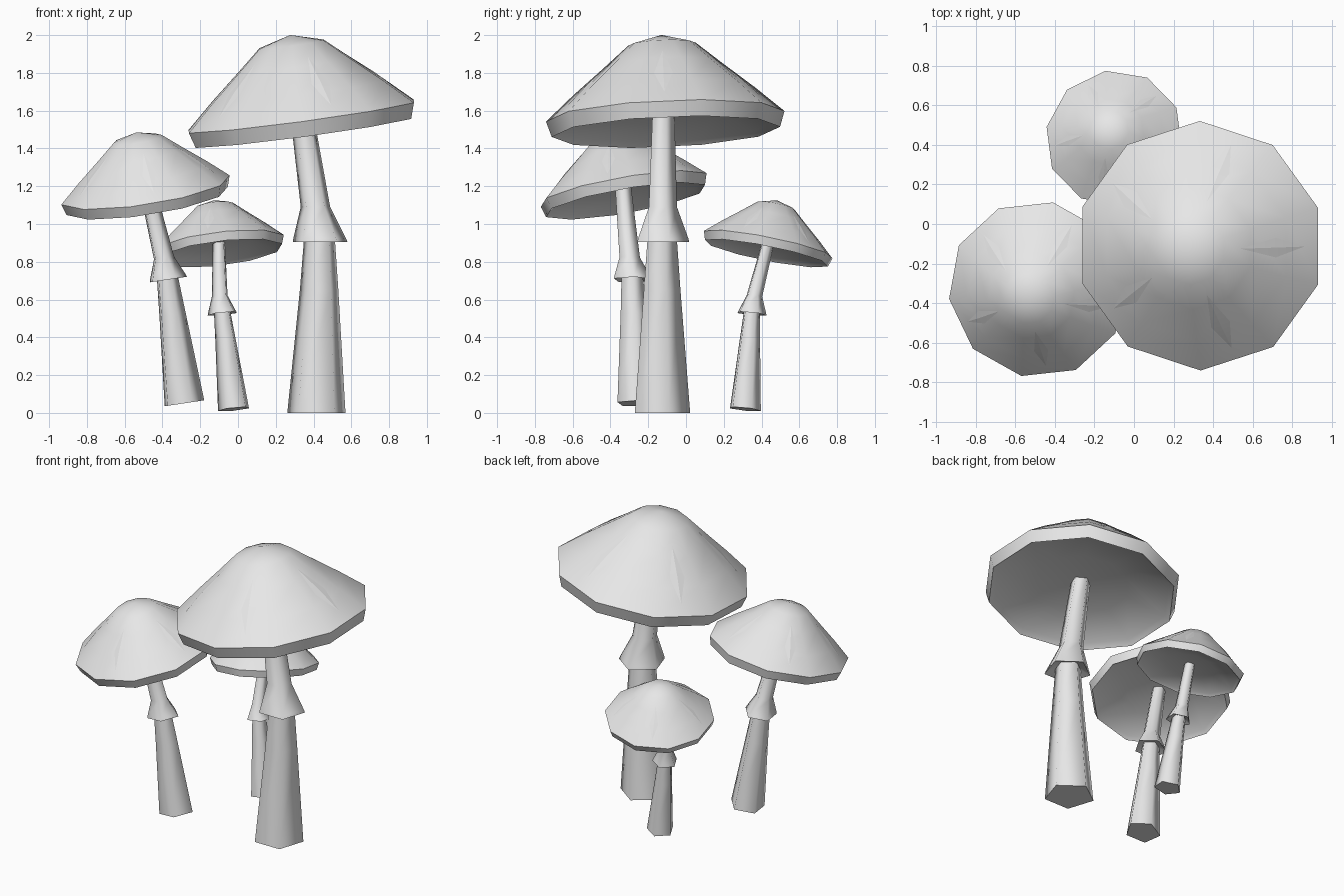
import bpy
import bmesh
from math import cos, sin, radians
from mathutils import Vector, Matrix

cube = bpy.data.objects.get("Cube")
if cube:
    bpy.data.objects.remove(cube)

grey = bpy.data.materials.new("plain_grey")
grey.use_nodes = True
grey.diffuse_color = (0.8, 0.8, 0.8, 1)
grey.node_tree.nodes["Principled BSDF"].inputs["Base Color"].default_value = (0.8, 0.8, 0.8, 1)


def finish(name, bm, angle, recalc=True):
    """Turn a bmesh into a smooth shaded object."""
    if recalc:
        bmesh.ops.recalc_face_normals(bm, faces=bm.faces)
    mesh = bpy.data.meshes.new(name)
    bm.to_mesh(mesh)
    bm.free()
    mesh.materials.append(grey)
    obj = bpy.data.objects.new(name, mesh)
    bpy.context.collection.objects.link(obj)
    bpy.ops.object.select_all(action="DESELECT")
    obj.select_set(True)
    bpy.context.view_layer.objects.active = obj
    bpy.ops.object.shade_smooth_by_angle(angle=radians(angle))
    return obj


def frame(centre, lean, twist, scale=1.0):
    """Matrix that leans the z axis by two slopes and twists around it."""
    normal = Vector((lean[0], lean[1], 1)).normalized()
    tilt = Vector((0, 0, 1)).rotation_difference(normal).to_matrix().to_4x4()
    return (Matrix.Translation(centre) @ tilt @ Matrix.Rotation(radians(twist), 4, "Z")
            @ Matrix.Scale(scale, 4))


def loft(bm, rings, sides):
    """Bridge (matrix, radius) rings; a radius of zero closes to a point."""
    loops = []
    for matrix, r in rings:
        if r == 0:
            loops.append([bm.verts.new(matrix.translation)])
            continue
        angles = [radians(90 + 360 * i / sides) for i in range(sides)]
        loops.append([bm.verts.new(matrix @ Vector((r * cos(a), r * sin(a), 0))) for a in angles])
    for low, high in zip(loops, loops[1:]):
        for i in range(sides):
            j = (i + 1) % sides
            quad = [low[i % len(low)], low[j % len(low)], high[j % len(high)], high[i % len(high)]]
            bm.faces.new(list(dict.fromkeys(quad)))


# Cap profile: radius, height, from the hollow underside over the rim to the crown
CAP = [(0, 0.02), (0.3, 0), (0.57, -0.055), (0.605, -0.083), (0.632, 0),
       (0.48, 0.135), (0.31, 0.275), (0.18, 0.385), (0, 0.435)]


def make_cap(name, centre, lean, twist, scale):
    place = frame(centre, lean, twist, scale)
    bm = bmesh.new()
    loft(bm, [(place @ Matrix.Translation((0, 0, z)), r) for r, z in CAP], 10)
    finish(name + "_cap", bm, 50)

    # Five creased diamond scales on the slope
    bm = bmesh.new()
    for k in range(5):
        turn = place @ Matrix.Rotation(radians(72 * k), 4, "Z")
        top, left, right, tip, mid = [bm.verts.new(turn @ Vector(p)) for p in (
            (0.25, 0, 0.318), (0.41, 0.05, 0.178), (0.41, -0.05, 0.178),
            (0.54, 0, 0.06), (0.414, 0, 0.182))]
        for tri in ((top, left, mid), (left, tip, mid), (tip, right, mid), (right, top, mid)):
            bm.faces.new(reversed(tri))
    bm.normal_update()
    for f in bm.faces:
        if f.normal.z < 0:
            f.normal_flip()
    finish(name + "_cap_scales", bm, 5, recalc=False)


def make_stalk(name, base, collar, neck, top, lean, twist, s):
    base, collar, neck, top = map(Vector, (base, collar, neck, top))
    lip = collar.lerp(neck, 0.1)
    knee = base.lerp(collar, 0.72)
    straight = Vector((0, 0, 0))
    path = [(base, 0), (base, 0.162), (knee, 0.107), (collar.lerp(neck, 0.15), 0.085),
            (collar, 0.152), (lip, 0.147), (neck, 0.082), (top, 0.064), (top, 0)]
    bm = bmesh.new()
    loft(bm, [(frame(p + straight, lean, twist), r * s) for p, r in path], 5)
    finish(name + "_stalk", bm, 75)


# The three mushrooms
make_cap("large", (0.335, -0.11, 1.57), (-0.135, -0.045), 0, 1)
make_stalk("large", (0.415, -0.14, 0), (0.435, -0.135, 0.905), (0.41, -0.13, 1.09),
           (0.335, -0.125, 1.6), (0, 0), 0, 1)

make_cap("medium", (-0.49, -0.33, 1.18), (-0.155, -0.175), -11, 0.72)
make_stalk("medium", (-0.29, -0.26, 0.05), (-0.375, -0.285, 0.705), (-0.395, -0.3, 0.82),
           (-0.485, -0.335, 1.2), (-0.15, 0), -11, 0.7)

make_cap("small", (-0.1, 0.435, 0.89), (-0.12, 0.2), 44, 0.555)
make_stalk("small", (-0.02, 0.31, 0.02), (-0.08, 0.345, 0.525), (-0.095, 0.36, 0.62),
           (-0.1, 0.435, 0.91), (-0.1, 0.1), 8, 0.54)
